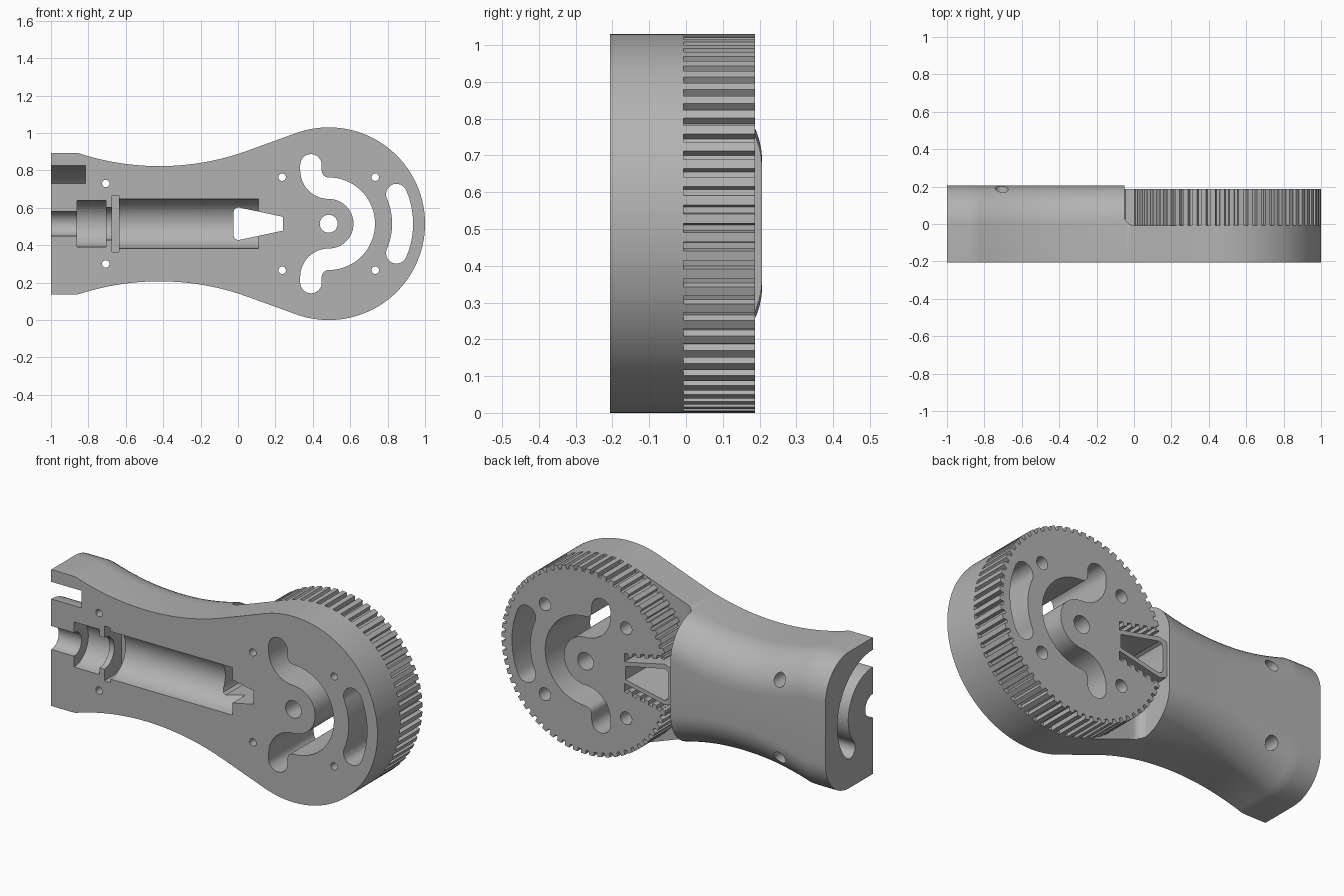
import bpy, bmesh
from math import sin, cos, pi, sqrt, radians, hypot

old = bpy.data.objects.get("Cube")
if old:
    bpy.data.objects.remove(old, do_unlink=True)

CX, CZ, R = 0.485, 0.515, 0.515        # pulley centre and radius
FRONT, DECK, BACK, HUB = -0.207, -0.007, 0.207, 0.187

grey = bpy.data.materials.new("plain grey")
grey.diffuse_color = (0.45, 0.45, 0.45, 1)
grey.use_nodes = True
grey.node_tree.nodes["Principled BSDF"].inputs["Base Color"].default_value = grey.diffuse_color


def finish(name, bm):
    bmesh.ops.recalc_face_normals(bm, faces=bm.faces)
    mesh = bpy.data.meshes.new(name)
    bm.to_mesh(mesh)
    bm.free()
    mesh.materials.append(grey)
    obj = bpy.data.objects.new(name, mesh)
    bpy.context.collection.objects.link(obj)
    return obj


def prism(name, pts, a, b, axis="y"):
    """Extrude a flat outline from a to b along the axis."""
    bm = bmesh.new()
    place = (lambda u, v: (u, a, v)) if axis == "y" else (lambda u, v: (a, u, v))
    face = bm.faces.new([bm.verts.new(place(u, v)) for u, v in pts])
    new = bmesh.ops.extrude_face_region(bm, geom=[face])["geom"]
    shift = (0, b - a, 0) if axis == "y" else (b - a, 0, 0)
    bmesh.ops.translate(bm, verts=[g for g in new if isinstance(g, bmesh.types.BMVert)], vec=shift)
    return finish(name, bm)


def arc(u, v, r, start, end, n=24):
    steps = [radians(start + (end - start) * i / n) for i in range(n + 1)]
    return [(u + r * cos(t), v + r * sin(t)) for t in steps]


def circle(u, v, r, n=48):
    return arc(u, v, r, 0, 360, n)[:-1]


def stroke(path, width):
    """Outline of a round-ended slot that follows a path."""
    p = [path[0]]
    for q in path[1:]:
        if hypot(q[0] - p[-1][0], q[1] - p[-1][1]) > 0.001:
            p.append(q)
    h, left, right, caps = width / 2, [], [], []
    for i, (u, v) in enumerate(p):
        a, b = p[max(i - 1, 0)], p[min(i + 1, len(p) - 1)]
        du, dv = b[0] - a[0], b[1] - a[1]
        k = hypot(du, dv)
        du, dv = du / k * h, dv / k * h
        left.append((u - dv, v + du))
        right.append((u + dv, v - du))
        if i in (0, len(p) - 1):
            s = -1 if i == 0 else 1
            caps.append([(u + s * (du * sin(t) - dv * cos(t)), v + s * (dv * sin(t) + du * cos(t)))
                         for t in [pi * j / 12 for j in range(1, 12)]])
    return left + caps[1] + right[::-1] + caps[0]


def mirrored(half):
    """Close an upper half outline, given as (x, height), across the mid plane."""
    return [(x, CZ + h) for x, h in half] + [(x, CZ - h) for x, h in half[::-1]]


def cut(cutter, *targets):
    for obj in targets:
        mod = obj.modifiers.new("cut", "BOOLEAN")
        mod.operation, mod.solver, mod.object = "DIFFERENCE", "EXACT", cutter
        bpy.context.view_layer.objects.active = obj
        bpy.ops.object.modifier_apply(modifier=mod.name)
    bpy.data.objects.remove(cutter, do_unlink=True)


# Body: one loft along x, full depth at the grip and thin under the pulley
def half_height(x):
    if x < 0.05:
        curve = 0.308 + 1.39 - sqrt(1.39 ** 2 - (x + 0.42) ** 2)
        return min(0.378, curve) if x < -0.42 else curve
    if x < 0.309:
        return 0.39 + 0.363 * (x - 0.05)
    return sqrt(max(R * R - (x - CX) ** 2, 0))


def ceiling(x):
    if x <= -0.05:
        return BACK
    return 0.043 - sqrt(0.0025 - x * x) if x < 0 else DECK


def section(x):
    h = half_height(x)
    squeeze = min(1, h / 0.3)
    half = [(FRONT, h)]
    for i in range(13):
        t = pi / 2 * i / 12
        half.append((min(BACK * sin(t), ceiling(x)), h - BACK * (1 - cos(t)) * squeeze))
    return [(y, CZ + z) for y, z in half] + [(y, CZ - z) for y, z in half[::-1]]


stations = [-1, -0.94] + [-0.88 + 0.83 * i / 30 for i in range(31)]
stations += [-0.05 + 0.05 * (1 - cos(pi / 2 * i / 8)) + 0.0005 for i in range(8)]
stations += [0.0, 0.05, 0.18]
stations += [CX + R * cos(radians(110 - 2 * i)) for i in range(55)]
bm = bmesh.new()
rings = [[bm.verts.new((x, y, z)) for y, z in section(x)] for x in stations]
for a, b in zip(rings, rings[1:]):
    for i in range(len(a)):
        j = (i + 1) % len(a)
        bm.faces.new((a[i], a[j], b[j], b[i]))
bm.faces.new(rings[0])
bm.faces.new(rings[-1])
body = finish("arm_body", bm)

# Toothed pulley
teeth = 64
rim = []
for i in range(teeth):
    for phase, r in ((0, R), (0.52, R), (0.6, R - 0.022), (0.92, R - 0.022)):
        t = 2 * pi * (i + phase) / teeth
        rim.append((CX + r * cos(t), CZ + r * sin(t)))
pulley = prism("toothed_pulley", rim, DECK, HUB)

# Belt pocket with toothed sides, and the hollow wedge inside it
edge = []
for i in range(7):
    for phase, bump in ((0, 0), (0.45, 0), (0.5, 0.02), (0.95, 0.02)):
        x = -0.1 + 0.05 * (i + phase)
        edge.append((x, 0.14 - 0.22 * x + bump))
cut(prism("pocket_cutter", mirrored(edge), -0.1, 0.3), pulley)
wedge = prism("belt_wedge", mirrored([(-0.055, 0.08), (-0.045, 0.1), (0, 0.113), (0.252, 0.058)]), DECK, HUB)
hole = mirrored([(-0.025, 0.06), (-0.018, 0.08), (0, 0.088), (0.24, 0.037)])
cut(prism("wedge_cutter", hole, -0.4, 0.4), body, wedge)

# Slots and centre hole through the pulley
s_path = [(0.39, 0.83)] + arc(CX, CZ + 0.285, 0.095, 180, 270, 12)
s_path += arc(CX, CZ, 0.19, 90, -90, 36)
s_path += arc(CX, CZ - 0.285, 0.095, 90, 180, 12) + [(0.39, 0.2)]
for outline in (stroke(s_path, 0.115),
                stroke(arc(CX, CZ, 0.395, -23.5, 23.5), 0.112),
                circle(CX, CZ, 0.048)):
    cut(prism("slot_cutter", outline, -0.4, 0.4), body, pulley)

# Stepped screw holes
for side in (-1, 1):
    for x, dz, targets in ((CX - 0.249, 0.249, (body, pulley)), (CX + 0.249, 0.249, (body, pulley)),
                           (-0.707, 0.215, (body,))):
        z = CZ + side * dz
        cut(prism("screw_cutter", circle(x, z, 0.02, 24), -0.4, 0.4), *targets)
        cut(prism("bolt_head_cutter", circle(x, z, 0.035, 24), -0.1, 0.4), *targets)

# Half-round shaft bed in the front face
for x0, x1, r in ((-1.1, -0.85, 0.065), (-0.86, -0.705, 0.125), (-0.71, -0.67, 0.088), (-0.64, 0.11, 0.132)):
    cut(prism("shaft_cutter", circle(FRONT, CZ, r), x0, x1, "x"), body)
flange = [(-0.675, CZ - 0.152), (-0.637, CZ - 0.152), (-0.637, CZ + 0.152), (-0.675, CZ + 0.152)]
cut(prism("flange_cutter", flange, -0.4, -0.055), body)

# Curved groove in the grip end
groove = stroke(arc(FRONT, CZ, 0.2625, -40, 220, 64), 0.095)
cut(prism("groove_cutter", groove, -1.1, -0.815, "x"), body)

# Smooth shading with crisp edges
bpy.ops.object.select_all(action="DESELECT")
for obj in (body, pulley, wedge):
    obj.select_set(True)
    bpy.context.view_layer.objects.active = obj
bpy.ops.object.shade_smooth_by_angle(angle=radians(25))
